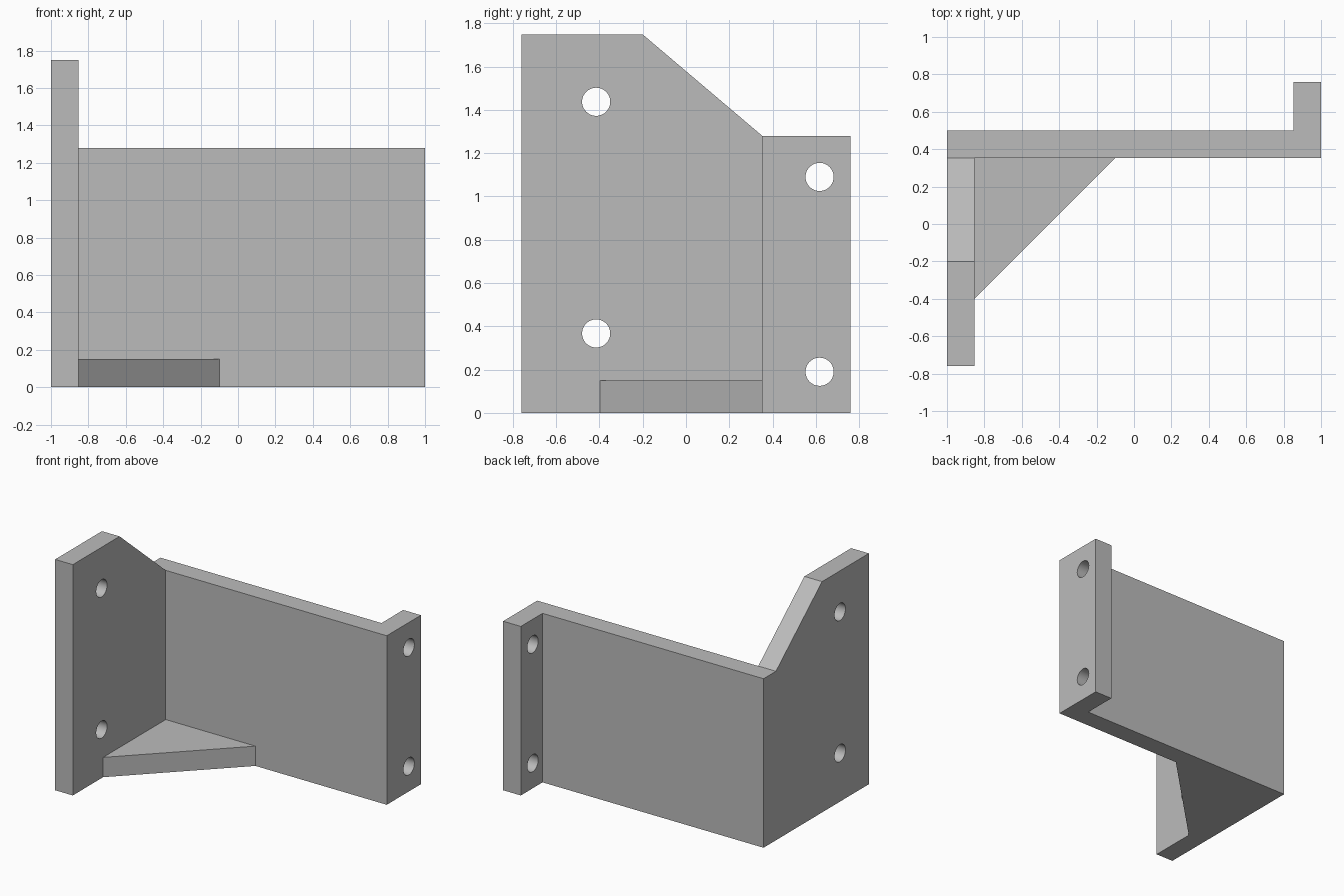
import bpy, bmesh, math
from mathutils import Matrix, Vector

if "Cube" in bpy.data.objects:
    bpy.data.objects.remove(bpy.data.objects["Cube"])

grey = bpy.data.materials.new("plain grey")
grey.diffuse_color = (0.5, 0.5, 0.5, 1)
grey.use_nodes = True
grey.node_tree.nodes["Principled BSDF"].inputs["Base Color"].default_value = grey.diffuse_color


def prism(name, pts, to_3d, depth):
    """Extrude a flat outline; to_3d maps (a, b) to a point."""
    bm = bmesh.new()
    face = bm.faces.new([bm.verts.new(to_3d(a, b)) for a, b in pts])
    ext = bmesh.ops.extrude_face_region(bm, geom=[face])
    verts = [v for v in ext["geom"] if isinstance(v, bmesh.types.BMVert)]
    bmesh.ops.translate(bm, verts=verts, vec=Vector(depth))
    bmesh.ops.recalc_face_normals(bm, faces=bm.faces[:])
    return finish(name, bm)


def finish(name, bm):
    me = bpy.data.meshes.new(name)
    bm.to_mesh(me)
    bm.free()
    me.materials.append(grey)
    ob = bpy.data.objects.new(name, me)
    bpy.context.collection.objects.link(ob)
    return ob


def combine(target, tool, operation):
    """Apply a boolean and remove the tool."""
    mod = target.modifiers.new("combine", "BOOLEAN")
    mod.operation, mod.object, mod.solver = operation, tool, "EXACT"
    bpy.context.view_layer.objects.active = target
    bpy.ops.object.modifier_apply(modifier=mod.name)
    bpy.data.objects.remove(tool)


T = 0.148            # wall thickness
WEB_F, WEB_B = 0.352, 0.5   # front and back of the web
WEB_H = 1.28

# Tall side plate with a sloped shoulder
bracket = prism("mounting_bracket",
                [(-0.76, 0), (WEB_B, 0), (WEB_B, WEB_H), (WEB_F, WEB_H),
                 (-0.2, 1.748), (-0.76, 1.748)],
                lambda y, z: (-1, y, z), (T, 0, 0))

# Long web with its rear end flange
web = prism("web_and_flange",
            [(-0.95, WEB_F), (1, WEB_F), (1, 0.76), (1 - T, 0.76),
             (1 - T, WEB_B), (-0.95, WEB_B)],
            lambda x, y: (x, y, 0), (0, 0, WEB_H))
combine(bracket, web, "UNION")

# Triangular gusset in the lower corner, sunk into both walls
gusset = prism("gusset",
               [(-0.9, 0.4), (-0.9, -0.398), (-1 + T, -0.398),
                (-0.1, WEB_F), (-0.1, 0.4)],
               lambda x, y: (x, y, 0), (0, 0, 0.15))
combine(bracket, gusset, "UNION")

# Bolt holes through the side plate and the flange
for x, y, z in [(-0.926, -0.415, 0.367), (-0.926, -0.415, 1.437),
                (0.926, 0.617, 0.19), (0.926, 0.617, 1.09)]:
    bm = bmesh.new()
    bmesh.ops.create_cone(bm, cap_ends=True, segments=48, radius1=0.065,
                          radius2=0.065, depth=0.3,
                          matrix=Matrix.Translation((x, y, z))
                          @ Matrix.Rotation(math.pi / 2, 4, "Y"))
    combine(bracket, finish("hole_cutter", bm), "DIFFERENCE")

# Merge coplanar faces, then smooth only the hole walls
bm = bmesh.new()
bm.from_mesh(bracket.data)
bmesh.ops.remove_doubles(bm, verts=bm.verts[:], dist=1e-5)
bmesh.ops.dissolve_limit(bm, angle_limit=math.radians(0.5),
                         verts=bm.verts[:], edges=bm.edges[:])
bm.to_mesh(bracket.data)
bm.free()
bpy.context.view_layer.objects.active = bracket
bracket.select_set(True)
bpy.ops.object.shade_smooth_by_angle(angle=math.radians(30))
